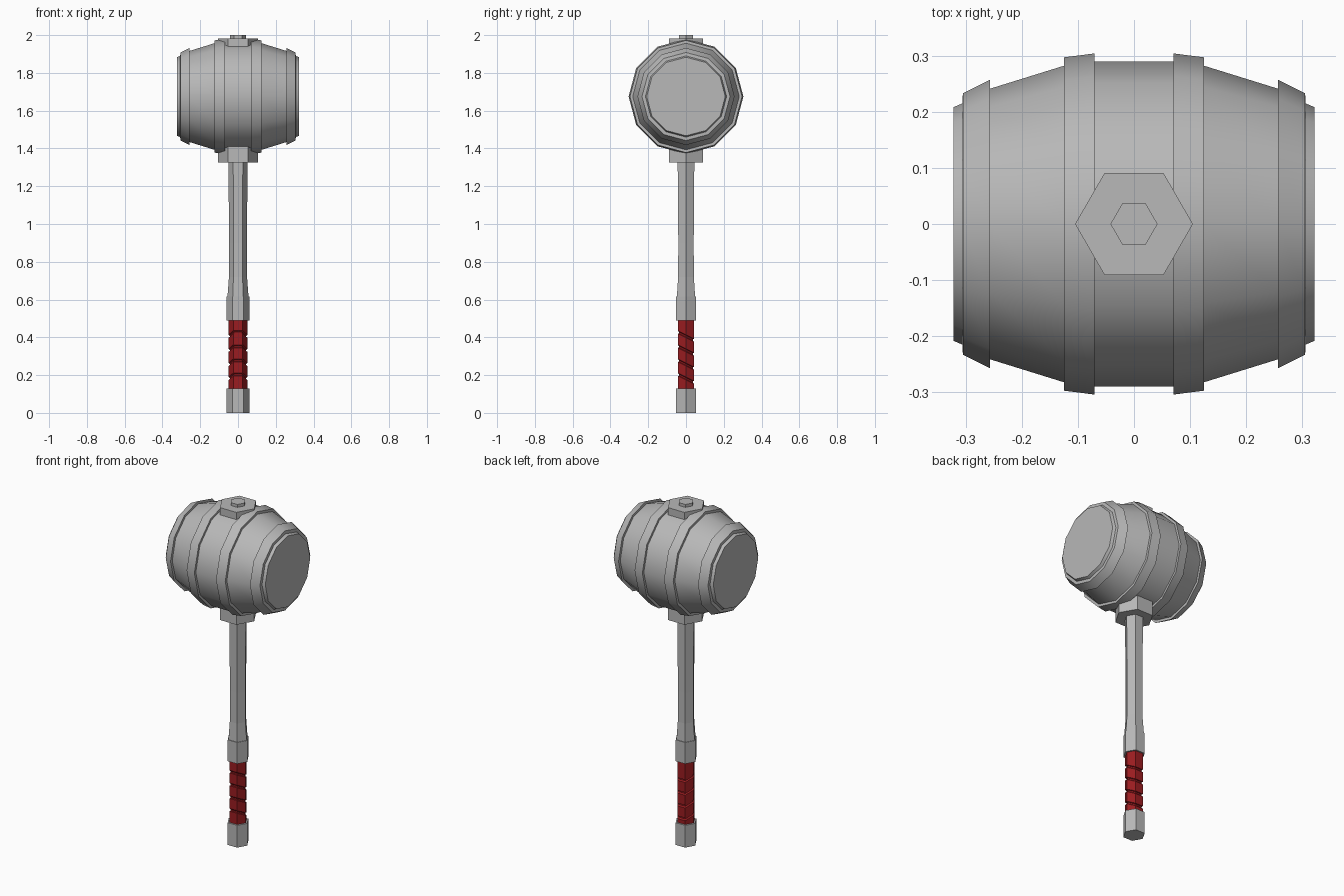
import bpy, bmesh
from math import radians, cos, sin, pi
from mathutils import Matrix

cube = bpy.data.objects.get("Cube")
if cube:
    bpy.data.objects.remove(cube)


def material(name, color):
    m = bpy.data.materials.new(name)
    m.use_nodes = True
    m.diffuse_color = (*color, 1)
    m.node_tree.nodes["Principled BSDF"].inputs["Base Color"].default_value = (*color, 1)
    return m


steel = material("steel grey", (0.48, 0.48, 0.48))
leather = material("red leather", (0.33, 0.012, 0.015))


def lathe(name, profile, sides, mat, smooth=False, matrix=None):
    """Solid of revolution about z; profile rows are (radius, height, slant along y)."""
    bm = bmesh.new()
    rings = []
    for row in profile:
        r, z = row[:2]
        slant = row[2] if len(row) > 2 else 0
        ring = []
        for i in range(sides):
            a = 2 * pi * i / sides
            y = r * sin(a)
            ring.append(bm.verts.new((r * cos(a), y, z - slant * y)))
        rings.append(ring)
    for low, high in zip(rings, rings[1:]):
        for i in range(sides):
            j = (i + 1) % sides
            bm.faces.new((low[i], low[j], high[j], high[i]))
    bm.faces.new(rings[0][::-1])
    bm.faces.new(rings[-1])
    bmesh.ops.recalc_face_normals(bm, faces=bm.faces)
    if matrix:
        bm.transform(matrix)
    mesh = bpy.data.meshes.new(name)
    bm.to_mesh(mesh)
    bm.free()
    mesh.materials.append(mat)
    obj = bpy.data.objects.new(name, mesh)
    bpy.context.collection.objects.link(obj)
    if smooth:
        bpy.ops.object.select_all(action="DESELECT")
        obj.select_set(True)
        bpy.context.view_layer.objects.active = obj
        bpy.ops.object.shade_smooth_by_angle(angle=radians(35))
    return obj


# Barrel head, its axis along x: one half profile, mirrored
half = [(0.208, 0.322), (0.215, 0.306), (0.233, 0.305), (0.257, 0.257),
        (0.241, 0.257), (0.282, 0.125), (0.297, 0.125), (0.304, 0.07), (0.29, 0.07)]
profile = [(r, -x) for r, x in half] + [(r, x) for r, x in reversed(half)]
to_head = Matrix.Translation((0, 0, 1.675)) @ Matrix.Rotation(pi / 2, 4, "Y")
lathe("hammer_head", profile, 12, steel, True, to_head)

# Hexagonal fittings above and below the head
for name, r, low, high in [("top_nut", 0.105, 1.92, 1.983),
                           ("top_bolt", 0.042, 1.97, 2.0),
                           ("head_collar", 0.105, 1.325, 1.42),
                           ("grip_collar", 0.06, 0.49, 0.615),
                           ("pommel", 0.06, 0, 0.13)]:
    lathe(name, [(r, low), (r, high)], 6, steel)

# Shaft flaring into the grip collar
lathe("shaft", [(0.056, 0.61), (0.048, 0.72), (0.047, 0.9), (0.051, 1.34)], 6, steel)

# Leather grip: slanted wraps parted by shallow grooves
wrap, groove, slant = 0.05, 0.043, 0.5
rows = [(wrap, 0.125)]
for k in range(4):
    z = 0.182 + 0.0745 * k
    rows += [(wrap, z - 0.008, slant), (groove, z - 0.004, slant),
             (groove, z + 0.004, slant), (wrap, z + 0.008, slant)]
rows.append((wrap, 0.495))
lathe("leather_grip", rows, 6, leather)
